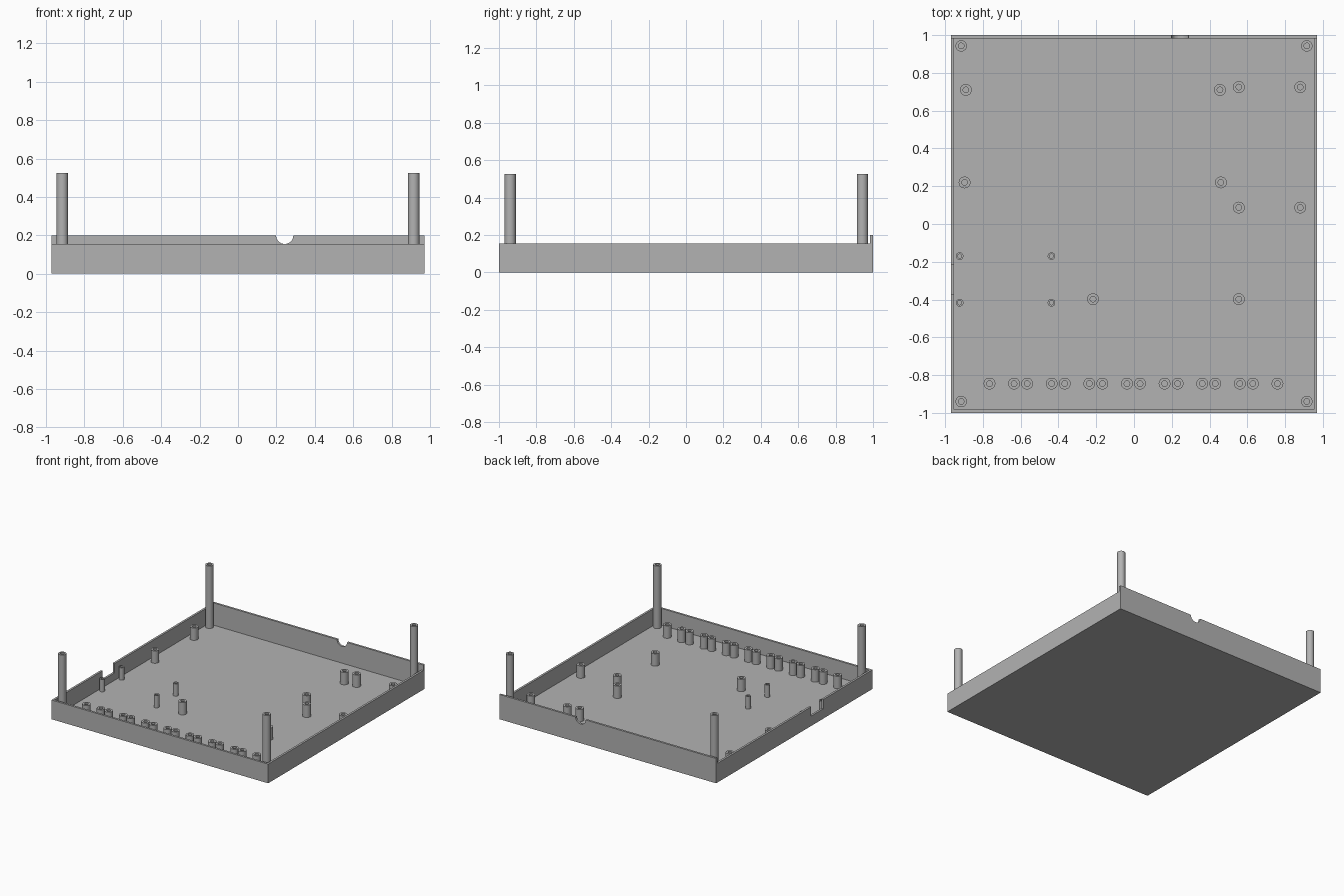
import bpy, bmesh, math
from mathutils import Matrix

if "Cube" in bpy.data.objects:
    bpy.data.objects.remove(bpy.data.objects["Cube"])

FLOOR, RIM, BACK, POST, STANDOFF = 0.02, 0.155, 0.2, 0.525, 0.12
HX, HY, WALL = 0.97, 1.0, 0.017

grey = bpy.data.materials.new("plastic_grey")
grey.diffuse_color = (0.45, 0.45, 0.45, 1)
grey.use_nodes = True
grey.node_tree.nodes["Principled BSDF"].inputs["Base Color"].default_value = grey.diffuse_color


def finish(name, bm):
    bmesh.ops.recalc_face_normals(bm, faces=bm.faces)
    mesh = bpy.data.meshes.new(name)
    bm.to_mesh(mesh)
    bm.free()
    mesh.materials.append(grey)
    obj = bpy.data.objects.new(name, mesh)
    bpy.context.collection.objects.link(obj)
    return obj


def box(name, x0, x1, y0, y1, z0, z1):
    bm = bmesh.new()
    m = (Matrix.Translation(((x0 + x1) / 2, (y0 + y1) / 2, (z0 + z1) / 2))
         @ Matrix.Diagonal((x1 - x0, y1 - y0, z1 - z0, 1)))
    bmesh.ops.create_cube(bm, size=1, matrix=m)
    return finish(name, bm)


def tube(name, x, y, top, r_out, r_in, segs=32):
    """Hollow pillar: a small rectangular section spun round a vertical axis."""
    bm = bmesh.new()
    section = [(r_in, FLOOR), (r_out, FLOOR), (r_out, top), (r_in, top)]
    rings = [[bm.verts.new((x + r * math.cos(a), y + r * math.sin(a), z)) for r, z in section]
             for a in (2 * math.pi * i / segs for i in range(segs))]
    for i in range(segs):
        a, b = rings[i], rings[(i + 1) % segs]
        for j in range(1, 4):  # outside, top and bore; the foot sits on the floor
            k = (j + 1) % 4
            bm.faces.new((a[j], b[j], b[k], a[k]))
    obj = finish(name, bm)
    bpy.context.view_layer.objects.active = obj
    obj.select_set(True)
    bpy.ops.object.shade_smooth_by_angle(angle=math.radians(35))
    obj.select_set(False)


def cut(target, cutter):
    mod = target.modifiers.new("cut", 'BOOLEAN')
    mod.operation, mod.solver, mod.object = 'DIFFERENCE', 'EXACT', cutter
    bpy.context.view_layer.objects.active = target
    bpy.ops.object.modifier_apply(modifier=mod.name)
    bpy.data.objects.remove(cutter)


# Open tray with a raised back wall
tray = box("tray", -HX, HX, -HY, HY, 0, BACK)
cut(tray, box("cavity", -HX + WALL, HX - WALL, -HY + WALL, HY - WALL, FLOOR, 0.5))
cut(tray, box("rim_step", -2, 2, -2, HY - WALL, RIM, 0.5))
# Square notch in the left wall
cut(tray, box("side_notch", -1.1, -0.9, -0.37, -0.215, 0.08, 0.5))
# Half-round cable notch in the back wall
bm = bmesh.new()
bmesh.ops.create_cone(bm, cap_ends=True, segments=32, radius1=0.045, radius2=0.045, depth=0.2,
                      matrix=Matrix.Translation((0.243, HY, BACK)) @ Matrix.Rotation(math.pi / 2, 4, 'X'))
cut(tray, finish("cable_notch", bm))

# Tall corner posts
for x in (-0.915, 0.915):
    for y in (-0.94, 0.943):
        tube("corner_post", x, y, POST, 0.03, 0.015)

# Front row of standoffs, in eight evenly spaced pairs
for i in range(8):
    for side in (-0.065, 0.065):
        tube("row_standoff", -0.7 + 0.1992 * i + side, -0.845, STANDOFF, 0.031, 0.015)

# Board standoffs
for x, y in [(-0.89, 0.71), (0.455, 0.71), (-0.897, 0.22), (0.46, 0.22),
             (0.555, 0.725), (0.88, 0.725), (0.555, 0.087), (0.88, 0.087),
             (-0.217, -0.398), (0.555, -0.398)]:
    tube("board_standoff", x, y, STANDOFF, 0.031, 0.015)

# Slim standoffs next to the side notch
for x in (-0.923, -0.437):
    for y in (-0.17, -0.417):
        tube("slim_standoff", x, y, STANDOFF, 0.02, 0.011)
